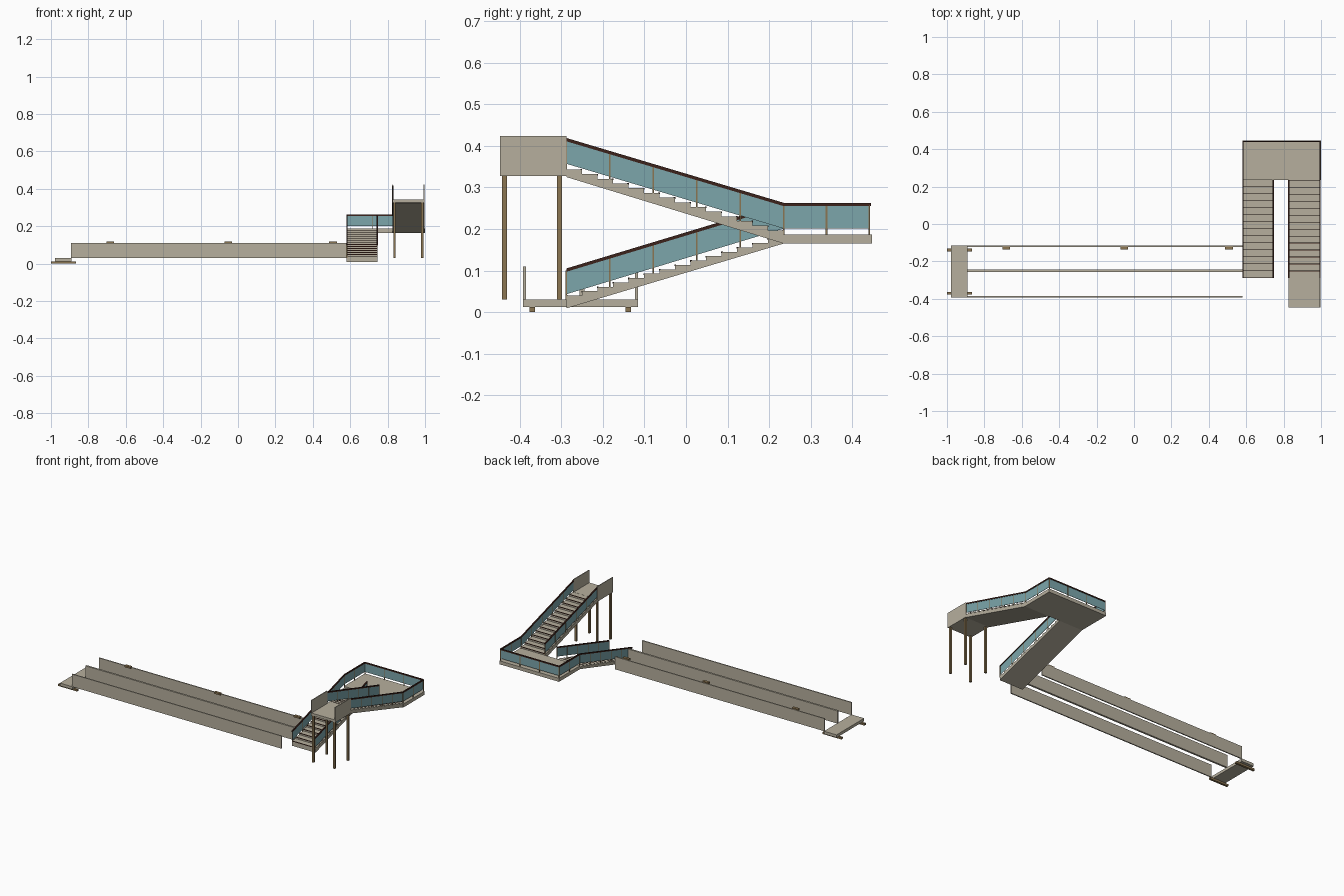
import bpy, bmesh
from mathutils import Vector

if "Cube" in bpy.data.objects:
    bpy.data.objects.remove(bpy.data.objects["Cube"])


def material(name, color):
    m = bpy.data.materials.new(name)
    m.diffuse_color = (*color, 1)
    m.use_nodes = True
    m.node_tree.nodes["Principled BSDF"].inputs["Base Color"].default_value = m.diffuse_color
    return m


CONCRETE = material("warm concrete", (0.47, 0.43, 0.34))
GLASS = material("teal glass", (0.20, 0.38, 0.41))
DARK = material("dark brown", (0.045, 0.016, 0.011))
BRONZE = material("bronze", (0.26, 0.18, 0.085))


def finish(bm, name, mat):
    bmesh.ops.recalc_face_normals(bm, faces=bm.faces[:])
    me = bpy.data.meshes.new(name)
    bm.to_mesh(me)
    bm.free()
    me.materials.append(mat)
    ob = bpy.data.objects.new(name, me)
    bpy.context.collection.objects.link(ob)
    return ob


def add_prism(bm, points, direction):
    """Planar outline extruded along a direction."""
    face = bm.faces.new([bm.verts.new(p) for p in points])
    ext = bmesh.ops.extrude_face_region(bm, geom=[face])
    moved = [v for v in ext["geom"] if isinstance(v, bmesh.types.BMVert)]
    bmesh.ops.translate(bm, verts=moved, vec=direction)


def add_box(bm, x, y, z):
    add_prism(bm, [(x[0], y[0], z[0]), (x[1], y[0], z[0]),
                   (x[1], y[1], z[0]), (x[0], y[1], z[0])], (0, 0, z[1] - z[0]))


def boxes(name, mat, items):
    bm = bmesh.new()
    for item in items:
        add_box(bm, *item)
    return finish(bm, name, mat)


def add_sheet(bm, a, b, low, high, thick):
    """Upright sheet following the line a-b, between two height offsets."""
    run = Vector((b[0] - a[0], b[1] - a[1], 0)).normalized()
    side = Vector((-run.y, run.x, 0)) * thick
    pts = [a + Vector((0, 0, low)), b + Vector((0, 0, low)),
           b + Vector((0, 0, high)), a + Vector((0, 0, high))]
    add_prism(bm, [p - side / 2 for p in pts], side)


def railing(name, legs):
    """Glass, handrail and posts; each leg is (start, end, bays)."""
    glass, rail, posts = bmesh.new(), bmesh.new(), bmesh.new()
    for a, b, bays in legs:
        a, b = Vector(a), Vector(b)
        add_sheet(glass, a, b, -0.061, -0.005, 0.002)
        add_sheet(rail, a, b, -0.007, 0.001, 0.007)
        for i in range(bays + 1):
            p = a.lerp(b, i / bays)
            add_box(posts, (p.x - .002, p.x + .002), (p.y - .002, p.y + .002),
                    (p.z - 0.075, p.z - 0.004))
    finish(glass, name + "_glass", GLASS)
    finish(rail, name + "_handrail", DARK)
    finish(posts, name + "_posts", BRONZE)


Y0, Y1, STEPS = -0.288, 0.235, 14


def flight(name, x0, x1, z_start, z_end, z_under):
    """Solid stepped slab with thin dark nosing strips."""
    bm, nose = bmesh.new(), bmesh.new()
    dy, dz = (Y1 - Y0) / STEPS, (z_end - z_start) / STEPS
    outline = [(x0, Y1, 0.165), (x0, Y0, z_under)]
    for i in range(STEPS):
        z = z_start + dz * (i if dz > 0 else i + 0.15)
        ya, yb = Y0 + i * dy, Y0 + (i + 1) * dy
        outline += [(x0, ya, z), (x0, yb, z)]
        edge = (ya - .001, ya + .003) if dz > 0 else (yb - .003, yb + .001)
        add_box(nose, (x0 + .004, x1 - .004), edge, (z - .003, z + .0008))
    outline.append((x0, Y1, z_end))
    add_prism(bm, outline, (x1 - x0, 0, 0))
    finish(bm, name, CONCRETE)
    finish(nose, name + "_nosings", DARK)


# Stair flights and the turning landing
L0, L1, R0, R1 = 0.58, 0.747, 0.825, 0.997
flight("lower_flight", L0, L1, 0.04, 0.187, 0.009)
flight("upper_flight", R0, R1, 0.345, 0.187, 0.325)
boxes("landing", CONCRETE, [((L0, 1.0), (Y1, 0.447), (0.165, 0.187))])

# Railings on both sides of the flights and around the landing
e, back, top = 0.003, 0.441, 0.262
railing("outer_railing", [
    ((L0 + e, Y0, 0.104), (L0 + e, Y1, top), 5),
    ((L0 + e, Y1, top), (L0 + e, back, top), 2),
    ((L0 + e, back, top), (R1 - e, back, top), 3),
    ((R1 - e, back, top), (R1 - e, Y1, top), 2),
    ((R1 - e, Y1, top), (R1 - e, Y0, 0.418), 5)])
railing("lower_inner_railing", [((L1 - e, Y0, 0.104), (L1 - e, Y1, top), 5)])
railing("upper_inner_railing", [((R0 + e, Y0, 0.418), (R0 + e, Y1, top), 5)])

# Upper platform with solid side walls, on four columns
PY = (-0.447, Y0)
boxes("upper_platform", CONCRETE, [((R0, R1), PY, (0.328, 0.344))])
boxes("platform_side_walls", CONCRETE,
      [((x, x + 0.005), PY, (0.328, 0.424)) for x in (R0, R1 - 0.005)])
boxes("columns", BRONZE,
      [((x - .006, x + .006), (y - .006, y + .006), (0.03, 0.328))
       for x in (0.837, 0.985) for y in (-0.437, -0.304)])

# Three long low walls
boxes("long_walls", CONCRETE,
      [((-0.893, 0.58), (y - t / 2, y + t / 2), (0.03, 0.11))
       for y, t in ((-0.119, 0.007), (-0.25, 0.012), (-0.389, 0.007))])

# Small blocks along the top of the rear wall
boxes("wall_blocks", BRONZE,
      [((x - .021, x + .021), (-0.136, -0.119), (0.107, 0.118))
       for x in (-0.683, -0.052, 0.508)])

# End slab resting on two beams
boxes("end_slab", CONCRETE, [((-0.978, -0.89), (-0.392, -0.115), (0.012, 0.03))])
boxes("end_beams", BRONZE,
      [((-1.0, -0.867), (y - .007, y + .007), (0, 0.012))
       for y in (-0.37, -0.139)])
